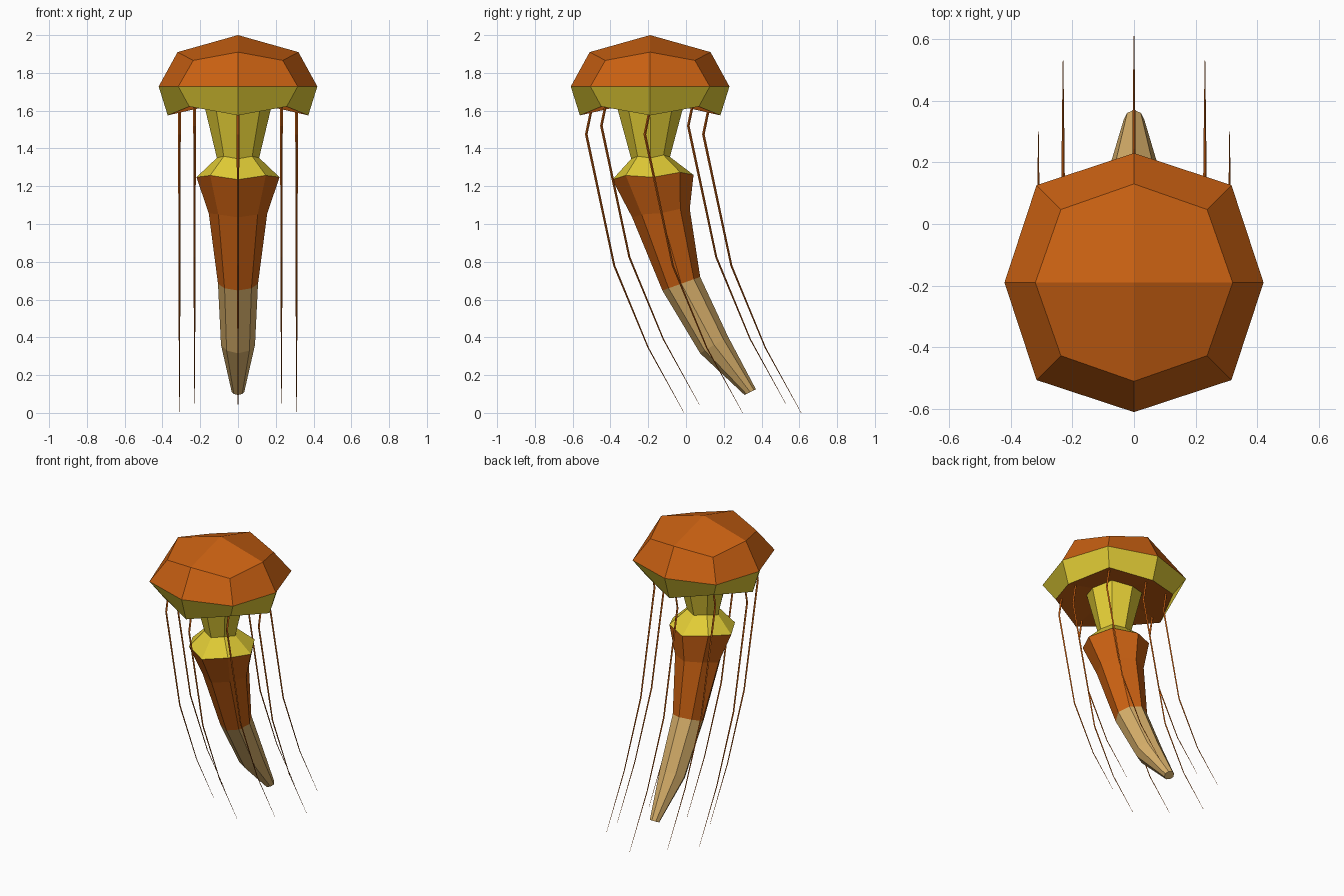
import bpy
from mathutils import Vector

if "Cube" in bpy.data.objects:
    bpy.data.objects.remove(bpy.data.objects["Cube"])


def material(name, rgb):
    m = bpy.data.materials.new(name)
    m.diffuse_color = (*rgb, 1)
    m.use_nodes = True
    m.node_tree.nodes["Principled BSDF"].inputs["Base Color"].default_value = m.diffuse_color
    return m


ORANGE = material("burnt_orange", (0.58, 0.117, 0.006))
YELLOW = material("yellow", (0.75, 0.60, 0.036))
TAN = material("tan", (0.68, 0.43, 0.145))
CY = -0.19  # bell axis in y


def make(name, verts, faces, mats, ids):
    mesh = bpy.data.meshes.new(name)
    mesh.from_pydata(verts, [], faces)
    for m in mats:
        mesh.materials.append(m)
    for p, i in zip(mesh.polygons, ids):
        p.material_index = i
    mesh.update()
    ob = bpy.data.objects.new(name, mesh)
    bpy.context.collection.objects.link(ob)
    return ob


# eight directions: axis (+-1, 0) alternating with diagonal (+-1, +-1)
DIRS = [(1, 0), (1, 1), (0, 1), (-1, 1), (-1, 0), (-1, -1), (0, -1), (1, -1)]


def bridge(n, rings):
    """Side quads between consecutive rings of n vertices, bottom ring last."""
    return [(r * n + k, (r + 1) * n + k, (r + 1) * n + (k + 1) % n, r * n + (k + 1) % n)
            for r in range(rings - 1) for k in range(n)]


# Bell: faceted dome, yellow rim, hollowed underside
# (axis radius, axis z, diagonal offset, diagonal z)
bell_rings = [(0.32, 1.91, 0.237, 1.866),
              (0.42, 1.728, 0.316, 1.728),
              (0.372, 1.575, 0.258, 1.622)]
v = []
for ra, za, rd, zd in bell_rings:
    for i, (dx, dy) in enumerate(DIRS):
        r, z = (rd, zd) if i % 2 else (ra, za)
        v.append((dx * r, CY + dy * r, z))
f = bridge(8, 3)
ids = [0] * 8 + [1] * 8
v += [(0, CY, 2.0), (0, CY, 1.66)]
for k in range(0, 8, 2):
    f.append((24, k, k + 1, (k + 2) % 8))
    f.append((25, 16 + (k + 2) % 8, 16 + k + 1, 16 + k))
    ids += [0, 0]
make("bell", v, f, [ORANGE, YELLOW], ids)

# Stalk, collar, body and tail as one loft
# (front y, front z, back y, back z, half width, diagonal lift)
body_rings = [(-0.375, 1.655, -0.005, 1.655, 0.185, 0.0),
              (-0.29, 1.345, -0.085, 1.355, 0.112, 0.012),
              (-0.39, 1.235, 0.04, 1.26, 0.22, 0.018),
              (-0.285, 1.035, 0.02, 1.08, 0.155, 0.008),
              (-0.125, 0.648, 0.075, 0.72, 0.106, 0.0),
              (0.075, 0.315, 0.222, 0.405, 0.09, 0.0),
              (0.31, 0.095, 0.37, 0.125, 0.033, 0.0)]
v = []
for fy, fz, by, bz, w, lift in body_rings:
    mid = Vector((0, (fy + by) / 2, (fz + bz) / 2))
    back = Vector((0, by, bz)) - mid
    for i, (dx, dy) in enumerate(DIRS):
        s = 0.67 if i % 2 else 1
        p = mid + back * dy * s
        v.append((dx * w * s, p.y, p.z + lift * (i % 2)))
n = len(body_rings)
f = bridge(8, n)
ids = [i for i in (1, 1, 0, 0, 2, 2) for _ in range(8)]
f += [tuple(range(8)), tuple(reversed(range(8 * (n - 1), 8 * n)))]
ids += [1, 2]
make("body", v, f, [ORANGE, YELLOW, TAN], ids)

# Eight thin tentacles trailing backwards: (y shift, z, radius)
path = [(0.0, 1.61, 0.007), (-0.028, 1.475, 0.007), (0.12, 0.78, 0.0055),
        (0.30, 0.345, 0.0035), (0.49, 0.0, 0.001)]
for i, (dx, dy) in enumerate(DIRS):
    r = 0.23 if i % 2 else 0.31
    up = 0.045 if i % 2 else 0
    v = []
    for sy, z, t in path:
        for a, b in ((1, 0), (0, 1), (-1, 0), (0, -1)):
            v.append((dx * r + a * t, CY + dy * r + sy + b * t, z + up))
    f = bridge(4, 5) + [(0, 1, 2, 3), (19, 18, 17, 16)]
    make(f"tentacle_{i + 1}", v, f, [ORANGE], [0] * len(f))
